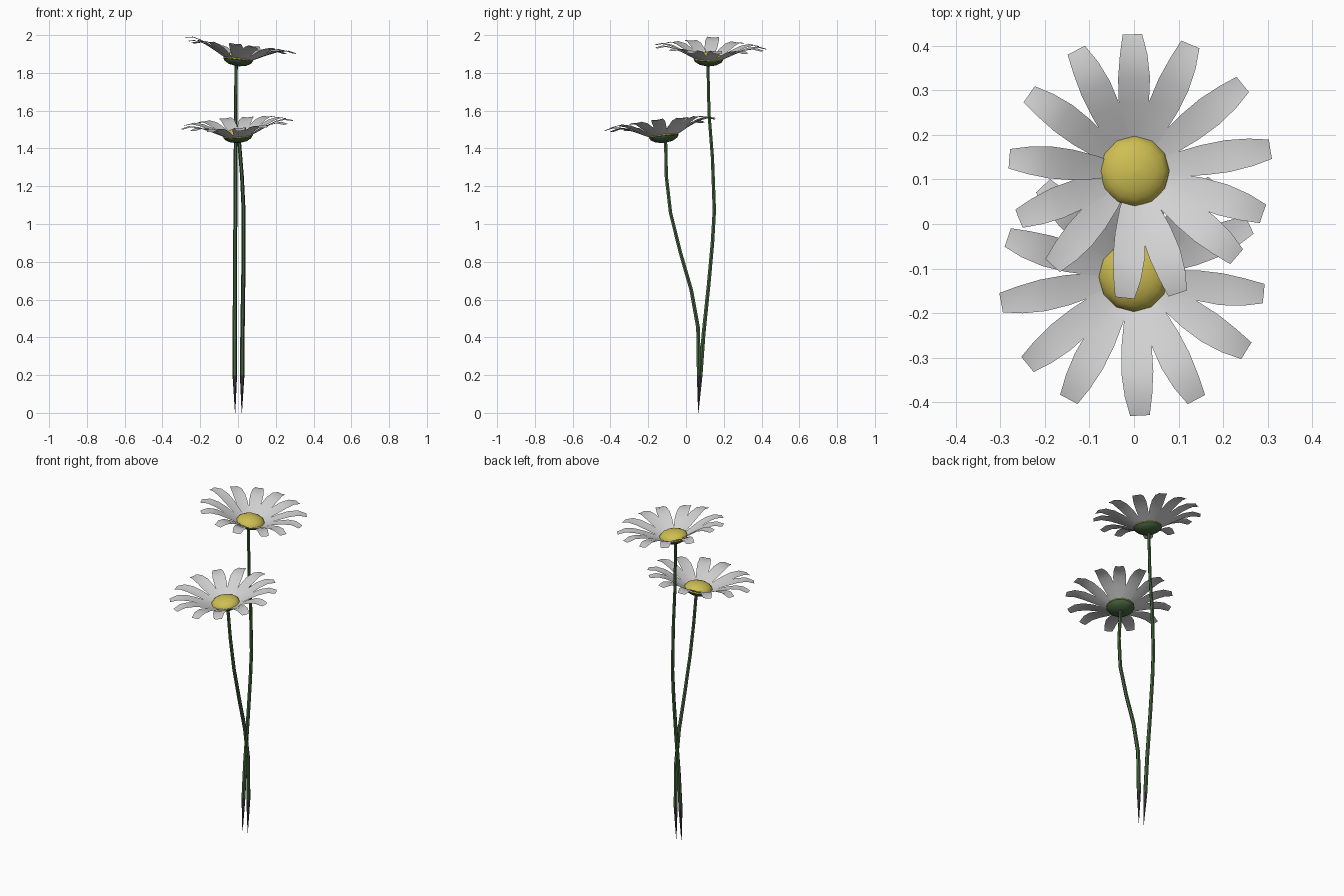
import bpy, bmesh
from math import sin, cos, pi, radians
from mathutils import Vector, Matrix, Euler

cube = bpy.data.objects.get("Cube")
if cube:
    bpy.data.objects.remove(cube, do_unlink=True)


def material(name, rgb):
    mat = bpy.data.materials.new(name)
    mat.use_nodes = True
    mat.diffuse_color = (*rgb, 1)
    bsdf = next(n for n in mat.node_tree.nodes if n.type == 'BSDF_PRINCIPLED')
    bsdf.inputs["Base Color"].default_value = (*rgb, 1)
    bsdf.inputs["Roughness"].default_value = 0.8
    return mat


WHITE = material("petal white", (0.65, 0.65, 0.65))
YELLOW = material("centre yellow", (0.62, 0.52, 0.085))
GREEN = material("stem green", (0.06, 0.13, 0.05))
DARK = material("root dark grey", (0.05, 0.045, 0.055))


def finish(bm, name, mats, matrix=Matrix(), recalc=True):
    if recalc:
        bmesh.ops.recalc_face_normals(bm, faces=bm.faces)
    mesh = bpy.data.meshes.new(name)
    bm.to_mesh(mesh)
    bm.free()
    for mat in mats:
        mesh.materials.append(mat)
    obj = bpy.data.objects.new(name, mesh)
    bpy.context.collection.objects.link(obj)
    obj.matrix_world = matrix
    bpy.ops.object.select_all(action='DESELECT')
    obj.select_set(True)
    bpy.context.view_layer.objects.active = obj
    bpy.ops.object.shade_smooth_by_angle(angle=radians(50))


def loft(bm, rings, sides):
    """Skin horizontal rings given as (centre, radius), capping both ends."""
    loops = [[bm.verts.new(Vector(c) + Vector((r * cos(2 * pi * i / sides),
                                               r * sin(2 * pi * i / sides), 0)))
              for i in range(sides)] for c, r in rings]
    for low, high in zip(loops, loops[1:]):
        for i in range(sides):
            j = (i + 1) % sides
            bm.faces.new((low[i], low[j], high[j], high[i]))
    bm.faces.new(loops[0][::-1])
    bm.faces.new(loops[-1])


def lathe(name, profile, mat, matrix):
    bm = bmesh.new()
    loft(bm, [((0, 0, z), r) for r, z in profile], 12)
    finish(bm, name, [mat], matrix)


def stem(name, path):
    bm = bmesh.new()
    # slightly thinner towards the flower, pointed at the foot
    rings = [(p, 0.0125 - 0.002 * p[2] if p[2] else 0.001) for p in path]
    loft(bm, rings, 6)
    # the pointed foot below the green stalk is dark
    for f in bm.faces:
        f.material_index = int(f.calc_center_median().z < 0.19)
    finish(bm, name, [GREEN, DARK])


# petal outline: fraction of reach, half width, height
PETAL = [(0.17, 0.016, 0.0), (0.3, 0.026, 0.018), (0.5, 0.034, 0.047),
         (0.68, 0.036, 0.069), (0.85, 0.031, 0.079), (1.0, 0.022, 0.07)]


def petals(name, angles, long_side, raised, matrix):
    bm = bmesh.new()
    for k, deg in enumerate(angles):
        a = radians(deg)
        reach = 0.297 + 0.01 * cos(a - radians(long_side))
        out, side = Vector((cos(a), sin(a), 0)), Vector((-sin(a), cos(a), 0))
        lift = 0.024 if deg == raised else 0.003 * (k % 2)
        rows = []
        for t, w, z in PETAL:
            mid = out * (reach * t) + Vector((0, 0, z + lift * t))
            cup = Vector((0, 0, 0.1 * w))
            rows.append([bm.verts.new(mid - side * w + cup),
                         bm.verts.new(mid),
                         bm.verts.new(mid + side * w + cup)])
        for near, far in zip(rows, rows[1:]):
            for i in range(2):
                bm.faces.new((near[i], far[i], far[i + 1], near[i + 1]))
    finish(bm, name, [WHITE], matrix, recalc=False)


def flower(name, centre, tilt, angles, long_side, raised=None):
    matrix = Matrix.Translation(centre) @ Euler(tilt).to_matrix().to_4x4()
    petals(name + "_petals", angles, long_side, raised, matrix)
    # domed centre
    dome = [(0.08 * cos(t * pi / 10), 0.008 + 0.042 * sin(t * pi / 10)) for t in range(5)]
    lathe(name + "_centre", dome + [(0.002, 0.05)], YELLOW, matrix)
    # shallow green cup beneath
    lathe(name + "_cup", [(0.012, -0.026), (0.048, -0.019), (0.07, -0.006), (0.078, 0.007)],
          GREEN, matrix)


flower("tall_flower", (0, 0.118, 1.862), (-0.03, 0.11, 0),
       [92, 67, 39, 9, -19, -41, -72, -96, -132, -158, 175, 145, 117], 60, raised=175)
flower("short_flower", (0, -0.117, 1.456), (0.11, -0.07, 0),
       [-87, -62, -32, -6, 25, 49, 76, 104, 133, 161, 190, 219, 242], -90)

stem("tall_stem", [(-0.015, 0.065, 0), (-0.017, 0.077, 0.2), (-0.017, 0.093, 0.42),
                   (-0.016, 0.12, 0.68), (-0.015, 0.14, 0.9), (-0.014, 0.15, 1.07),
                   (-0.013, 0.14, 1.35), (-0.012, 0.122, 1.58), (-0.01, 0.116, 1.842)])
stem("short_stem", [(0.02, 0.065, 0), (0.022, 0.068, 0.2), (0.024, 0.064, 0.45),
                    (0.027, 0.028, 0.65), (0.03, -0.03, 0.85), (0.03, -0.082, 1.06),
                    (0.021, -0.104, 1.25), (0.006, -0.108, 1.44)])
